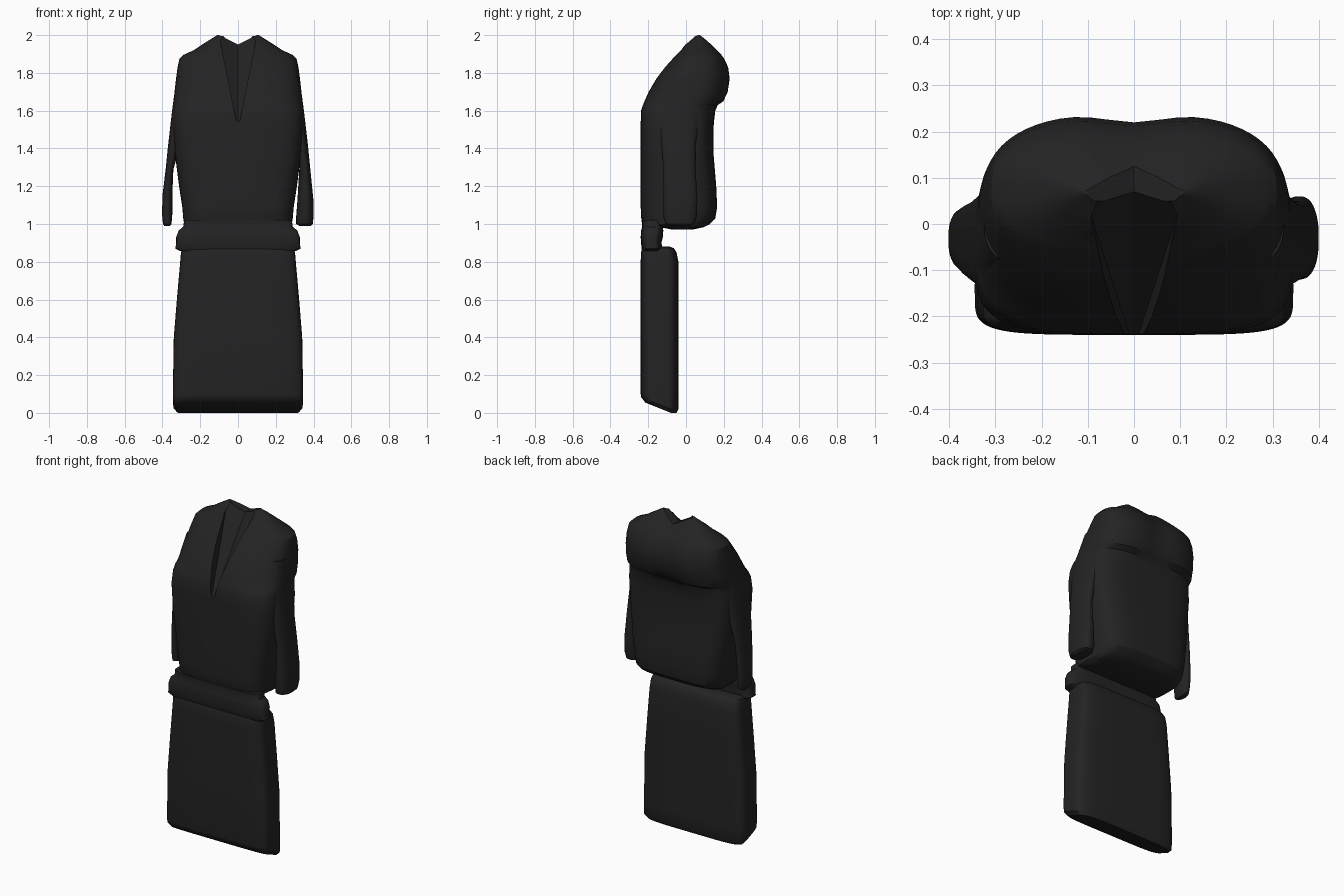
import bpy, bmesh, math

black = bpy.data.materials.new("black_cloth")
black.diffuse_color = (0.017, 0.017, 0.017, 1)


def add_object(name, bm):
    bmesh.ops.recalc_face_normals(bm, faces=bm.faces)
    me = bpy.data.meshes.new(name)
    bm.to_mesh(me)
    bm.free()
    me.materials.append(black)
    ob = bpy.data.objects.new(name, me)
    bpy.context.collection.objects.link(ob)
    return ob


def loft(name, rings, n=64, warp=None):
    """Closed skin through rounded-rectangle rings (z, x0, x1, y0, y1, squareness)."""
    bm = bmesh.new()
    loops = []
    for z, x0, x1, y0, y1, p in rings:
        loop = []
        for i in range(n):
            a = 2 * math.pi * i / n
            c, s = math.cos(a), math.sin(a)
            x = (x0 + x1) / 2 + (x1 - x0) / 2 * math.copysign(abs(c) ** (2 / p), c)
            y = (y0 + y1) / 2 + (y1 - y0) / 2 * math.copysign(abs(s) ** (2 / p), s)
            co = (x, y, z)
            loop.append(bm.verts.new(warp(*co) if warp else co))
        loops.append(loop)
    for a, b in zip(loops, loops[1:]):
        for i in range(n):
            j = (i + 1) % n
            bm.faces.new((a[i], a[j], b[j], b[i]))
    bm.faces.new(loops[0])
    bm.faces.new(loops[-1])
    return add_object(name, bm)


def sym(z, hw, y0, y1, p):
    return (z, -hw, hw, y0, y1, p)


def hull(name, pts):
    bm = bmesh.new()
    for p in pts:
        bm.verts.new(p)
    bmesh.ops.convex_hull(bm, input=bm.verts)
    ob = add_object(name, bm)
    ob.hide_render = True
    ob.hide_viewport = False
    ob.display_type = 'WIRE'
    return ob


def smooth(ob, angle=40):
    bpy.ops.object.select_all(action='DESELECT')
    ob.select_set(True)
    bpy.context.view_layer.objects.active = ob
    bpy.ops.object.shade_smooth_by_angle(angle=math.radians(angle))


# Bodice: hanging back, overhanging shoulder blades, peaked shoulders
def back_dip(x, y, z):
    if y > 0 and z > 1.63:
        y -= 0.02 * math.exp(-(x / 0.09) ** 2)
    return x, y, z


bodice = loft("bodice", [
    sym(0.972, 0.24, -0.08, 0.04, 3), sym(0.982, 0.27, -0.13, 0.09, 4),
    sym(0.998, 0.285, -0.225, 0.125, 4), sym(1.03, 0.29, -0.237, 0.155, 4),
    sym(1.09, 0.295, -0.24, 0.165, 4), sym(1.2, 0.312, -0.24, 0.16, 4),
    sym(1.38, 0.335, -0.24, 0.145, 4), sym(1.53, 0.345, -0.24, 0.147, 4),
    sym(1.6, 0.343, -0.238, 0.155, 3.6), sym(1.63, 0.341, -0.228, 0.168, 3.3),
    sym(1.65, 0.34, -0.22, 0.205, 3), sym(1.7, 0.336, -0.198, 0.229, 2.8),
    sym(1.77, 0.328, -0.157, 0.24, 2.7), sym(1.83, 0.32, -0.112, 0.232, 2.6),
    sym(1.875, 0.31, -0.072, 0.21, 2.6), sym(1.895, 0.29, -0.053, 0.196, 2.6),
    sym(1.92, 0.235, -0.028, 0.175, 2.6), sym(1.95, 0.19, 0.0, 0.145, 2.6),
    sym(1.975, 0.15, 0.03, 0.118, 2.6), sym(2.0, 0.11, 0.062, 0.085, 2.6),
], warp=back_dip)

# V neckline and the dip behind the collar
neck = hull("neckline_cutter", [
    (0, -0.27, 1.5), (0, 0.07, 1.95), (-0.12, -0.4, 2.1), (0.12, -0.4, 2.1),
    (-0.12, 0.1, 2.1), (0.12, 0.1, 2.1)])
collar = hull("collar_cutter", [
    (sx * 0.2, y, 2.05) for sx in (-1, 1) for y in (0.05, 0.3)]
    + [(0, 0.05, 1.95), (0, 0.3, 1.95)])
for cutter in (neck, collar):
    m = bodice.modifiers.new(cutter.name, 'BOOLEAN')
    m.operation, m.solver, m.object = 'DIFFERENCE', 'EXACT', cutter
    bpy.context.view_layer.objects.active = bodice
    bpy.ops.object.modifier_apply(modifier=m.name)
for cutter in (neck, collar):
    bpy.data.objects.remove(cutter)
smooth(bodice, 30)

# Sleeves: the right one is fuller and hangs closer to the body
right = loft("right_sleeve", [
    (0.99, 0.325, 0.385, -0.08, 0.02, 2.5), (1.0, 0.308, 0.396, -0.11, 0.045, 2.5),
    (1.04, 0.308, 0.4, -0.12, 0.058, 2.5), (1.13, 0.315, 0.399, -0.12, 0.06, 2.5),
    (1.3, 0.325, 0.382, -0.12, 0.05, 2.5), (1.42, 0.3, 0.37, -0.13, 0.05, 2.5),
    (1.6, 0.25, 0.349, -0.15, 0.08, 2.5), (1.78, 0.2, 0.325, -0.08, 0.1, 2.5)])
left = loft("left_sleeve", [
    (0.99, -0.39, -0.36, -0.06, 0.0, 2.5), (1.0, -0.397, -0.352, -0.085, 0.015, 2.5),
    (1.05, -0.402, -0.348, -0.09, 0.025, 2.5), (1.15, -0.4, -0.348, -0.095, 0.03, 2.5),
    (1.29, -0.383, -0.342, -0.11, 0.04, 2.5), (1.4, -0.372, -0.31, -0.125, 0.05, 2.5),
    (1.6, -0.349, -0.25, -0.15, 0.08, 2.5), (1.78, -0.325, -0.2, -0.08, 0.1, 2.5)])

# Waist sash, only along the front of the body
sash = loft("waist_sash", [
    sym(1.02, 0.285, -0.235, -0.125, 4), sym(0.985, 0.29, -0.232, -0.122, 4),
    sym(0.965, 0.315, -0.238, -0.12, 4), sym(0.93, 0.327, -0.24, -0.123, 4),
    sym(0.9, 0.327, -0.238, -0.13, 4), sym(0.87, 0.332, -0.235, -0.125, 4),
    sym(0.858, 0.31, -0.23, -0.13, 4)])


# Skirt: flared slab with a hem that rises towards the front
def hem(x, y, z):
    if z < 0.05:
        z += max(0, -0.08 - y) * 0.4
    return x, y, z


skirt = loft("skirt", [
    sym(0.0, 0.325, -0.215, -0.05, 5), sym(0.02, 0.343, -0.237, -0.04, 5),
    sym(0.1, 0.345, -0.24, -0.04, 5), sym(0.4, 0.34, -0.24, -0.04, 5),
    sym(0.62, 0.322, -0.24, -0.04, 5), sym(0.8, 0.306, -0.24, -0.04, 5),
    sym(0.85, 0.302, -0.238, -0.05, 5), sym(0.872, 0.296, -0.232, -0.065, 5),
    sym(0.88, 0.28, -0.225, -0.085, 5)], warp=hem)

for ob in (right, left, sash, skirt):
    smooth(ob)
